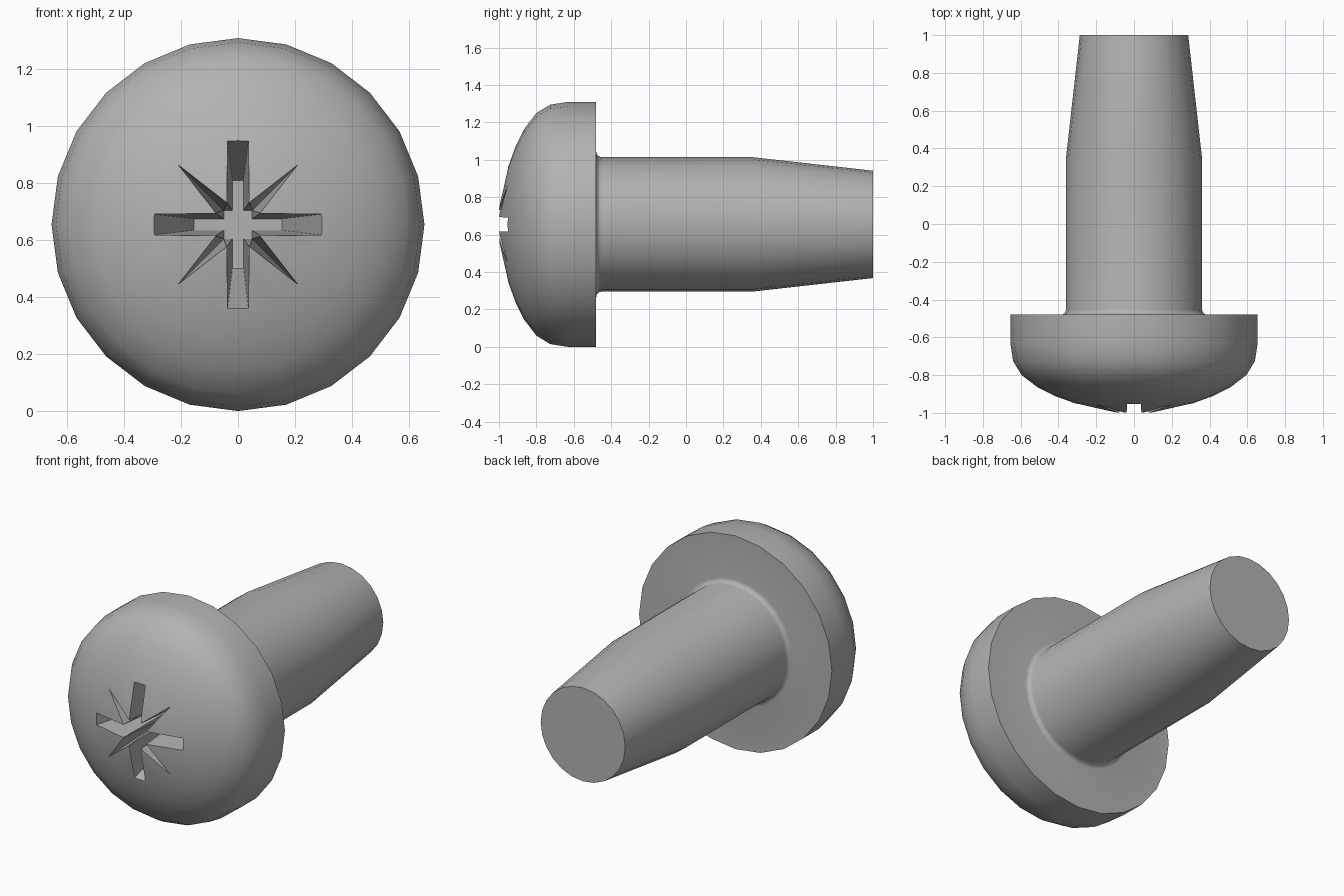
import bpy, bmesh, math

cube = bpy.data.objects.get("Cube")
if cube:
    bpy.data.objects.remove(cube, do_unlink=True)

AXIS_Z = 0.655   # height of the screw axis
SIDES = 24

steel = bpy.data.materials.new("grey_steel")
steel.use_nodes = True
colour = (0.45, 0.45, 0.45, 1.0)
steel.diffuse_color = colour
steel.node_tree.nodes["Principled BSDF"].inputs["Base Color"].default_value = colour


def make_object(name, bm):
    bmesh.ops.recalc_face_normals(bm, faces=bm.faces[:])
    mesh = bpy.data.meshes.new(name)
    bm.to_mesh(mesh)
    bm.free()
    mesh.materials.append(steel)
    obj = bpy.data.objects.new(name, mesh)
    bpy.context.collection.objects.link(obj)
    return obj


def loft(bm, rings):
    """Bridge consecutive closed rings of equal length."""
    for a, b in zip(rings, rings[1:]):
        n = len(a)
        for i in range(n):
            j = (i + 1) % n
            bm.faces.new((a[i], a[j], b[j], b[i]))


def lathe(name, profile):
    """Revolve (radius, y) points round the screw axis, closing both ends."""
    bm = bmesh.new()
    rings = []
    for r, y in profile:
        ring = []
        for i in range(SIDES):
            a = math.tau * i / SIDES
            ring.append(bm.verts.new((r * math.cos(a), y, AXIS_Z + r * math.sin(a))))
        rings.append(ring)
    loft(bm, rings)
    tip = bm.verts.new((0, profile[0][1] - 0.004, AXIS_Z))
    for i in range(SIDES):
        bm.faces.new((tip, rings[0][i], rings[0][(i + 1) % SIDES]))
    bm.faces.new(rings[-1])
    return make_object(name, bm)


# Domed head, flat underside, small fillet, straight shank and tapered end
profile = [(0.10, -0.998), (0.31, -0.95), (0.42, -0.91), (0.51, -0.865),
           (0.595, -0.80), (0.64, -0.726), (0.655, -0.63), (0.655, -0.48)]
FILLET = 0.028
for k in range(5):
    a = math.radians(90 * k / 4)
    profile.append((0.36 + FILLET * (1 - math.sin(a)), -0.48 + FILLET * (1 - math.cos(a))))
profile += [(0.36, 0.35), (0.287, 1.0)]
screw = lathe("screw_body", profile)

# Drive recess: four tapered arms with a narrow spike between each pair
MOUTH = [(0.295, -0.037), (0.295, 0.037), (0.075, 0.037), (0.21, 0.21), (0.037, 0.075)]
FLOOR = [(0.155, -0.02), (0.155, 0.02), (0.05, 0.02), (0.05, 0.05), (0.02, 0.05)]
MOUTH_Y, FLOOR_Y = -0.955, -0.56


def star_ring(bm, y):
    """Eight-pointed outline at depth y, tapering from mouth to floor."""
    t = (y - MOUTH_Y) / (FLOOR_Y - MOUTH_Y)
    ring = []
    for quarter in range(4):
        c, s = math.cos(quarter * math.pi / 2), math.sin(quarter * math.pi / 2)
        for (mx, mz), (fx, fz) in zip(MOUTH, FLOOR):
            x, z = mx + (fx - mx) * t, mz + (fz - mz) * t
            ring.append(bm.verts.new((x * c - z * s, y, AXIS_Z + x * s + z * c)))
    return ring


bm = bmesh.new()
rings = [star_ring(bm, y) for y in (-1.03, FLOOR_Y)]
loft(bm, rings)
bm.faces.new(rings[0])
bm.faces.new(rings[1])
bmesh.ops.triangulate(bm, faces=bm.faces[:])
cutter = make_object("recess_cutter", bm)
cutter.hide_render = True

# Cut the recess, then remove the cutter
cut = screw.modifiers.new("drive_recess", "BOOLEAN")
cut.operation = "DIFFERENCE"
cut.solver = "EXACT"
cut.object = cutter
bpy.ops.object.select_all(action="DESELECT")
screw.select_set(True)
bpy.context.view_layer.objects.active = screw
bpy.ops.object.modifier_apply(modifier=cut.name)
bpy.data.objects.remove(cutter, do_unlink=True)

# Smooth the round surfaces, keep the rims and recess crisp
bpy.ops.object.shade_smooth_by_angle(angle=math.radians(28))
